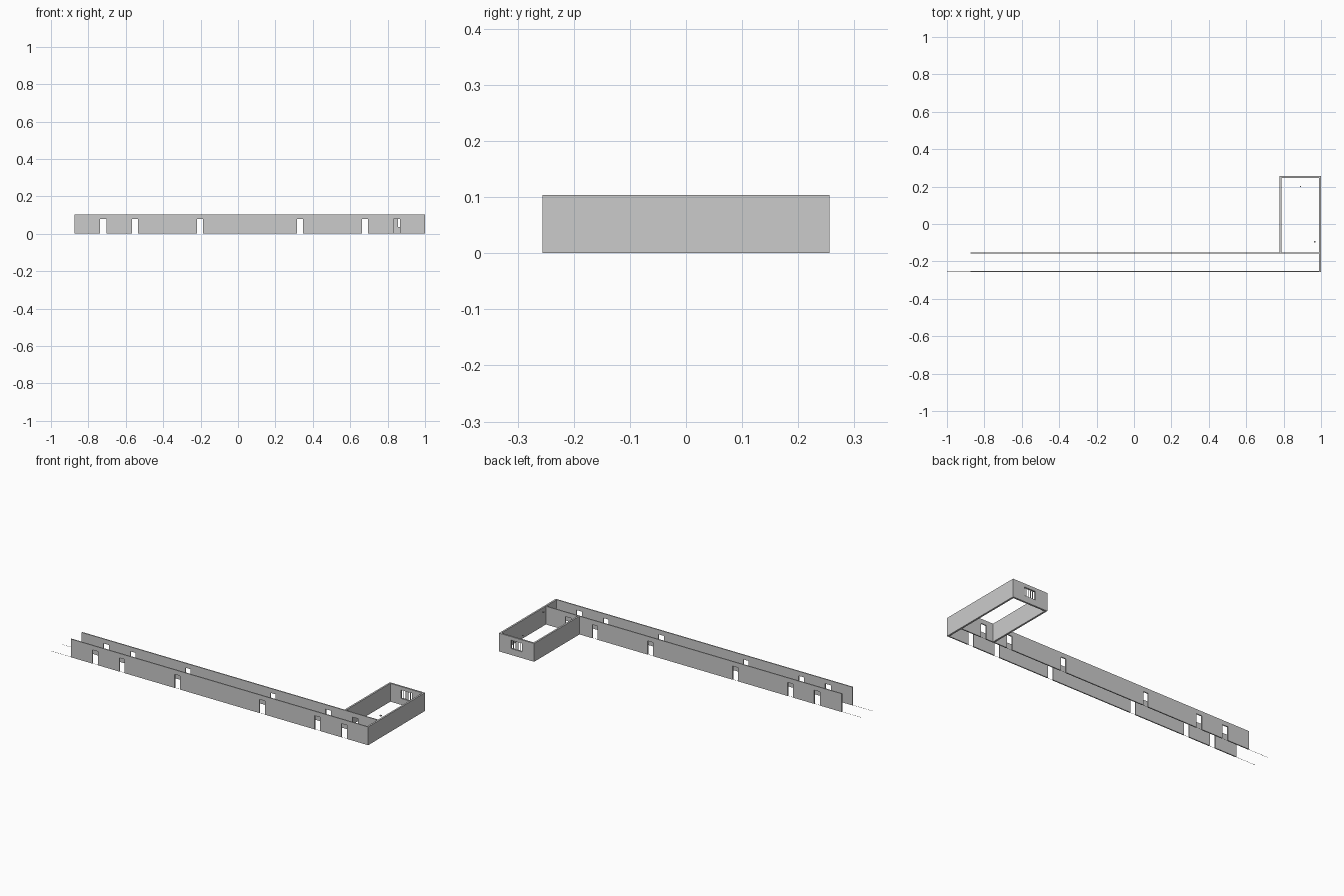
import bpy, bmesh
from mathutils import Vector

if "Cube" in bpy.data.objects:
    bpy.data.objects.remove(bpy.data.objects["Cube"])

H = 0.104          # wall height
DOOR_H = 0.078
DOORS = [(-0.738, -0.702), (-0.568, -0.535), (-0.220, -0.188),
         (0.315, 0.348), (0.663, 0.696), (0.832, 0.866)]


def finish(bm, name):
    bmesh.ops.recalc_face_normals(bm, faces=bm.faces)
    me = bpy.data.meshes.new(name)
    bm.to_mesh(me)
    bm.free()
    ob = bpy.data.objects.new(name, me)
    bpy.context.collection.objects.link(ob)
    return ob


def extrude_profile(name, pts, y0, y1):
    """Extrude an x-z outline along y."""
    bm = bmesh.new()
    f = bm.faces.new([bm.verts.new((x, y0, z)) for x, z in pts])
    r = bmesh.ops.extrude_face_region(bm, geom=[f])
    verts = [g for g in r["geom"] if isinstance(g, bmesh.types.BMVert)]
    bmesh.ops.translate(bm, verts=verts, vec=(0, y1 - y0, 0))
    return finish(bm, name)


def box(name, lo, hi):
    bm = bmesh.new()
    bmesh.ops.create_cube(bm, size=1)
    lo, hi = Vector(lo), Vector(hi)
    for v in bm.verts:
        v.co = Vector(lo[i] + (v.co[i] + 0.5) * (hi[i] - lo[i]) for i in range(3))
    return finish(bm, name)


# Corridor walls with door openings, plus thin floor strips that run past the end
outline = [(-0.875, H), (-0.875, 0)]
for a, b in DOORS:
    outline += [(a, 0), (a, DOOR_H), (b, DOOR_H), (b, 0)]
outline += [(0.99, 0), (0.99, H)]
for name, y in (("corridor_front_wall", -0.256), ("corridor_back_wall", -0.158)):
    extrude_profile(name, outline, y, y + 0.006)
    box(name + "_floor_strip", (-1, y + 0.0025, 0), (0.99, y + 0.0035, 0.001))

# Room side walls
box("east_wall", (0.99, -0.256, 0), (1.0, 0.256, H))
box("room_west_wall", (0.778, -0.152, 0), (0.788, 0.256, H))

# Room end wall with a barred window
WX0, WX1, WZ0, WZ1 = 0.855, 0.925, 0.036, 0.084
end_wall = box("room_end_wall", (0.788, 0.246, 0), (0.99, 0.256, H))
cutter = box("window_cutter", (WX0, 0.2, WZ0), (WX1, 0.3, WZ1))
cutter.hide_render = True
cutter.hide_viewport = True
mod = end_wall.modifiers.new("window", "BOOLEAN")
mod.operation = "DIFFERENCE"
mod.object = cutter
mod.solver = "EXACT"
bpy.context.view_layer.update()
dg = bpy.context.evaluated_depsgraph_get()
cut_mesh = bpy.data.meshes.new_from_object(end_wall.evaluated_get(dg))
end_wall.modifiers.clear()
end_wall.data = cut_mesh
bpy.data.objects.remove(cutter)
for i in range(1, 5):
    x = WX0 + (WX1 - WX0) * i / 5
    box("window_bar", (x - 0.0015, 0.2495, WZ0), (x + 0.0015, 0.2525, WZ1))

# Small ceiling fixtures in the room
for x, y, s in ((0.89, 0.2, 0.003), (0.967, -0.095, 0.004)):
    box("ceiling_fixture", (x - s, y - s, 0.096), (x + s, y + s, 0.101))
